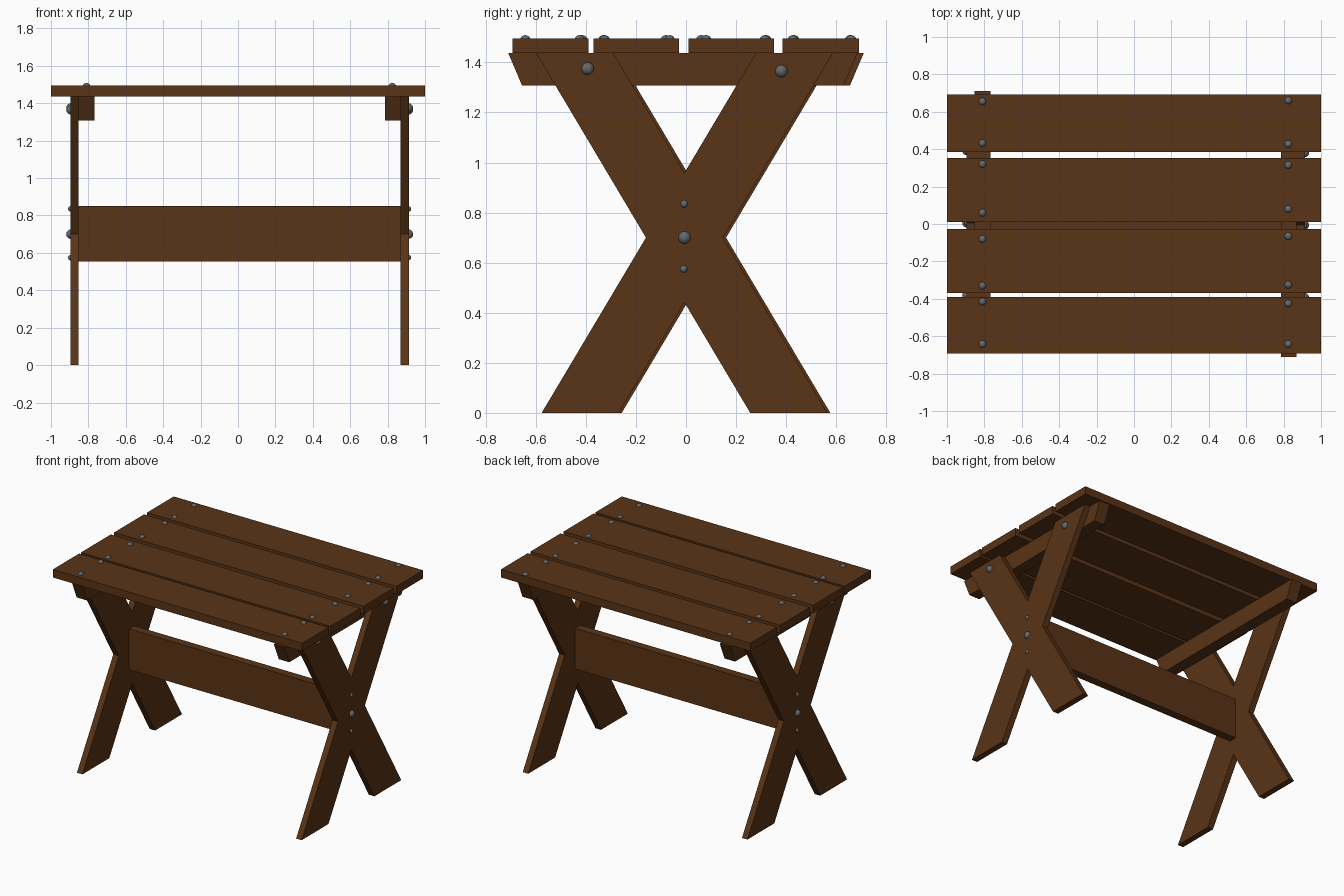
import bpy, bmesh
from mathutils import Matrix, Vector

if "Cube" in bpy.data.objects:
    bpy.data.objects.remove(bpy.data.objects["Cube"])


def material(name, color):
    m = bpy.data.materials.new(name)
    m.diffuse_color = color
    m.use_nodes = True
    m.node_tree.nodes["Principled BSDF"].inputs["Base Color"].default_value = m.diffuse_color
    return m


WOOD = material("brown_wood", (0.10, 0.034, 0.008, 1))
STEEL = material("dark_steel", (0.13, 0.14, 0.15, 1))


def finish(name, bm, mat):
    bmesh.ops.recalc_face_normals(bm, faces=bm.faces)
    me = bpy.data.meshes.new(name)
    bm.to_mesh(me)
    bm.free()
    me.materials.append(mat)
    ob = bpy.data.objects.new(name, me)
    bpy.context.collection.objects.link(ob)
    return ob


def prism(name, outline, x0, x1, turned=False):
    """Extrude a (y, z) outline along x; optionally turn it to the other end."""
    bm = bmesh.new()
    face = bm.faces.new([bm.verts.new((x0, y, z)) for y, z in outline])
    ext = bmesh.ops.extrude_face_region(bm, geom=[face])["geom"]
    bmesh.ops.translate(bm, vec=(x1 - x0, 0, 0),
                        verts=[v for v in ext if isinstance(v, bmesh.types.BMVert)])
    if turned:
        bm.transform(TURN)
    return finish(name, bm, WOOD)


def bolt(name, pos, r, turned=False):
    bm = bmesh.new()
    bmesh.ops.create_uvsphere(bm, u_segments=16, v_segments=10, radius=r)
    p = TURN @ Vector(pos) if turned else Vector(pos)
    bmesh.ops.translate(bm, vec=p, verts=bm.verts)
    for f in bm.faces:
        f.smooth = True
    return finish(name, bm, STEEL)


def rect(y0, y1, z0, z1):
    return [(y0, z0), (y1, z0), (y1, z1), (y0, z1)]


# The left end is the right end turned half around this axis
TURN = Matrix.Translation((0.0175, 0, 0)) @ Matrix.Diagonal((-1, -1, 1, 1))

# Table top planks
for i, (y0, y1) in enumerate([(-0.693, -0.39), (-0.37, -0.028),
                              (0.01, 0.352), (0.385, 0.692)]):
    prism(f"top_plank_{i + 1}", rect(y0, y1, 1.437, 1.495), -1, 1)

# X-shaped leg outline: two crossing boards halved into each other
C, ZC, TOP, SLOPE, HW = -0.006, 0.70, 1.437, 0.595, 0.154
foot, head, notch = SLOPE * ZC, SLOPE * (TOP - ZC), HW / SLOPE
half = [(0, ZC - notch), (foot - HW, 0), (foot + HW, 0), (HW, ZC),
        (head + HW, TOP), (head - HW, TOP), (0, ZC + notch)]
cross = [(C + y, z) for y, z in half] + [(C - y, z) for y, z in half[-2:0:-1]]

# Bevel-ended beam under the planks
beam = [(-0.71, 1.437), (-0.655, 1.308), (0.63, 1.308), (0.685, 1.437)]

for side, turned in (("right", False), ("left", True)):
    prism(f"{side}_cross_legs", cross, 0.87, 0.914, turned)
    prism(f"{side}_top_beam", beam, 0.785, 0.87, turned)
    # Leg and stretcher bolts
    for j, (y, z, r) in enumerate([(-0.393, 1.375, 0.025), (0.381, 1.365, 0.025),
                                   (-0.006, 0.70, 0.025), (-0.007, 0.835, 0.015),
                                   (-0.009, 0.575, 0.015)]):
        bolt(f"{side}_leg_bolt_{j + 1}", (0.911, y, z), r, turned)

# Stretcher board
prism("stretcher", rect(-0.03, 0.03, 0.555, 0.85), -0.8525, 0.87)

# Plank bolts
rows = {"left": (-0.81, (0.655, 0.432, 0.32, 0.06, -0.08, -0.33, -0.415, -0.642)),
        "right": (0.825, (0.66, 0.427, 0.315, 0.08, -0.065, -0.325, -0.425, -0.642))}
for side, (x, ys) in rows.items():
    for j, y in enumerate(ys):
        bolt(f"{side}_plank_bolt_{j + 1}", (x, y, 1.488), 0.021)
